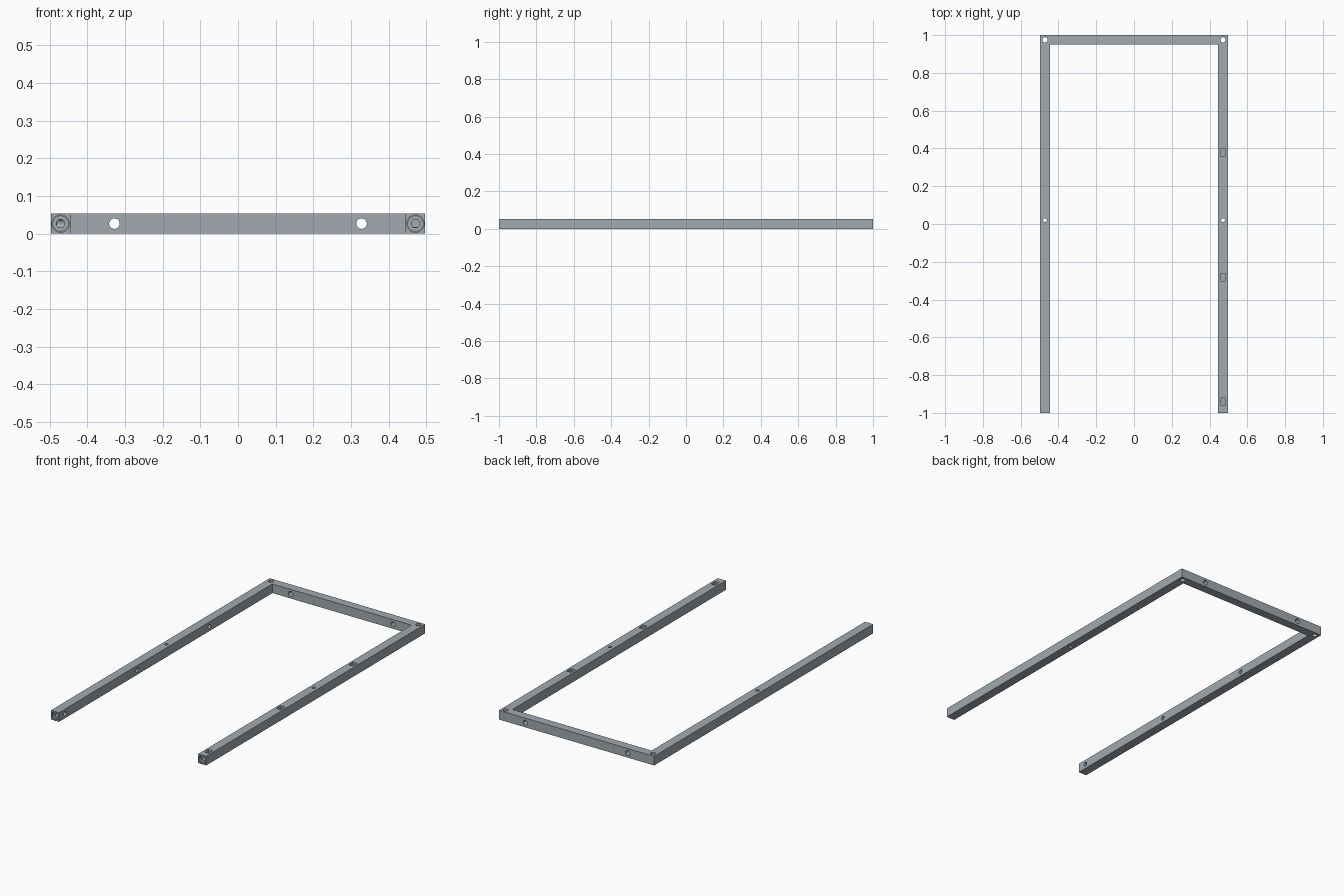
import bpy, bmesh, math
from mathutils import Matrix

if "Cube" in bpy.data.objects:
    bpy.data.objects.remove(bpy.data.objects["Cube"])

X_OUT, X_IN, H = 0.497, 0.445, 0.053
XC, ZC = (X_OUT + X_IN) / 2, H / 2


def prism(name, pts, depth, matrix=Matrix()):
    """Extrude a flat outline upward along local z."""
    bm = bmesh.new()
    face = bm.faces.new([bm.verts.new((x, y, 0)) for x, y in pts])
    geom = bmesh.ops.extrude_face_region(bm, geom=[face])["geom"]
    bmesh.ops.translate(bm, vec=(0, 0, depth),
                        verts=[g for g in geom if isinstance(g, bmesh.types.BMVert)])
    bmesh.ops.recalc_face_normals(bm, faces=bm.faces)
    bm.transform(matrix)
    mesh = bpy.data.meshes.new(name)
    bm.to_mesh(mesh)
    bm.free()
    obj = bpy.data.objects.new(name, mesh)
    bpy.context.collection.objects.link(obj)
    return obj


# U-shaped frame: two long rails and the back rail, in dark blue-grey
frame = prism("frame", [(-X_OUT, -1), (-X_IN, -1), (-X_IN, 0.95), (X_IN, 0.95),
                        (X_IN, -1), (X_OUT, -1), (X_OUT, 1), (-X_OUT, 1)], H)
paint = bpy.data.materials.new("slate_grey")
paint.diffuse_color = (0.36, 0.40, 0.43, 1)
paint.use_nodes = True
paint.node_tree.nodes["Principled BSDF"].inputs["Base Color"].default_value = paint.diffuse_color
frame.data.materials.append(paint)
bpy.context.view_layer.objects.active = frame
frame.select_set(True)


def cut(pts, depth, matrix):
    cutter = prism("cutter", pts, depth, matrix)
    cutter.data.materials.append(paint)
    cutter.hide_render = True
    mod = frame.modifiers.new("cut", "BOOLEAN")
    mod.operation, mod.solver, mod.object = "DIFFERENCE", "EXACT", cutter
    bpy.ops.object.modifier_apply(modifier=mod.name)
    bpy.data.objects.remove(cutter)


def circle(r, n=24):
    return [(r * math.cos(2 * math.pi * i / n), r * math.sin(2 * math.pi * i / n))
            for i in range(n)]


def at(x, y, z, rot=Matrix()):
    return Matrix.Translation((x, y, z)) @ rot


along_y = Matrix.Rotation(-math.pi / 2, 4, "X")
along_x = Matrix.Rotation(math.pi / 2, 4, "Y")
slot = [(-0.014, 0.018), (-0.014, -0.016), (-0.01, -0.022),
        (0.01, -0.022), (0.014, -0.016), (0.014, 0.018)]

for s in (-1, 1):
    # vertical bolt holes at the corners and the rail middles
    cut(circle(0.014), 0.2, at(s * XC, 0.975, -0.1))
    cut(circle(0.010), 0.2, at(s * XC, 0.02, -0.1))
    # holes through the back rail
    cut(circle(0.014), 0.2, at(s * 0.328, 0.87, ZC, along_y))
    # stepped bore in each front end
    for r, depth in ((0.023, 0.006), (0.020, 0.018), (0.011, 0.06)):
        cut(circle(r, 32), depth + 0.05, at(s * XC, -1.05, ZC, along_y))

# blind slots in the top of the right rail, round holes in the left rail's inner face
for y in (0.38, -0.28, -0.94):
    cut(slot, 0.1, at(XC, y, H - 0.036))
    cut(circle(0.012), 0.1, at(-X_IN - 0.036, y - 0.005, ZC, along_x))

bpy.ops.object.shade_smooth_by_angle(angle=math.radians(30))
